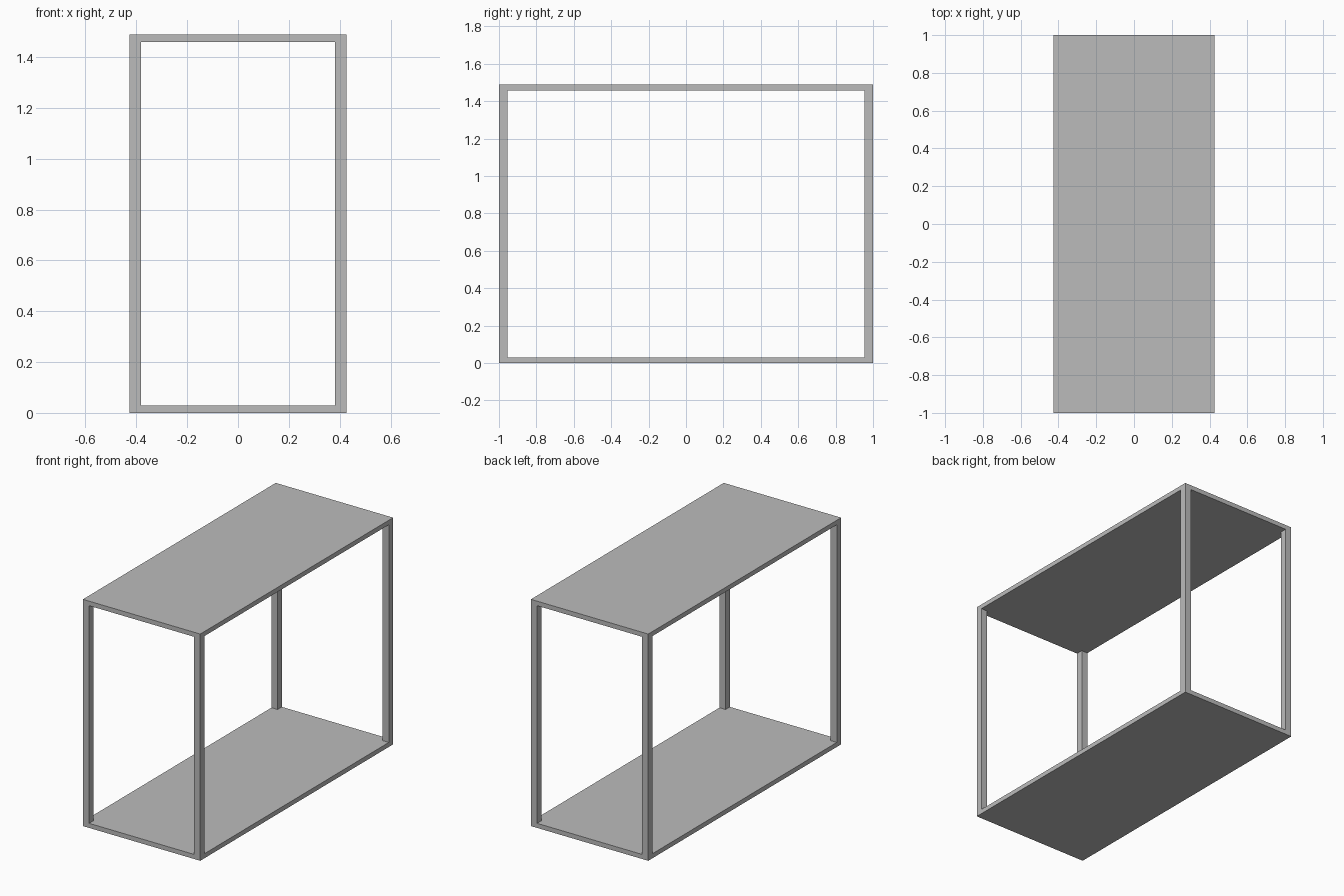
import bpy

WIDTH, DEPTH, HEIGHT = 0.852, 2.0, 1.488
SLAB, POST = 0.03, 0.045

cube = bpy.data.objects.get("Cube")
if cube:
    bpy.data.objects.remove(cube, do_unlink=True)

# Single grey finish
grey = bpy.data.materials.new("grey")
grey.use_nodes = True
colour = (0.5, 0.5, 0.5, 1)
grey.diffuse_color = colour
grey.node_tree.nodes["Principled BSDF"].inputs["Base Color"].default_value = colour


def add_box(name, size, centre):
    bpy.ops.mesh.primitive_cube_add(size=1, location=centre)
    box = bpy.context.object
    box.name = name
    box.scale = size
    bpy.ops.object.transform_apply(location=False, rotation=False, scale=True)
    box.data.materials.append(grey)
    return box


# Shelf boards
add_box("bottom_shelf", (WIDTH, DEPTH, SLAB), (0, 0, SLAB / 2))
add_box("top_shelf", (WIDTH, DEPTH, SLAB), (0, 0, HEIGHT - SLAB / 2))

# Square corner posts between the boards
for side, sx in (("left", 1), ("right", -1)):
    for end, sy in (("front", -1), ("back", 1)):
        add_box(f"{end}_{side}_post", (POST, POST, HEIGHT - 2 * SLAB),
                (sx * (WIDTH - POST) / 2, sy * (DEPTH - POST) / 2, HEIGHT / 2))
